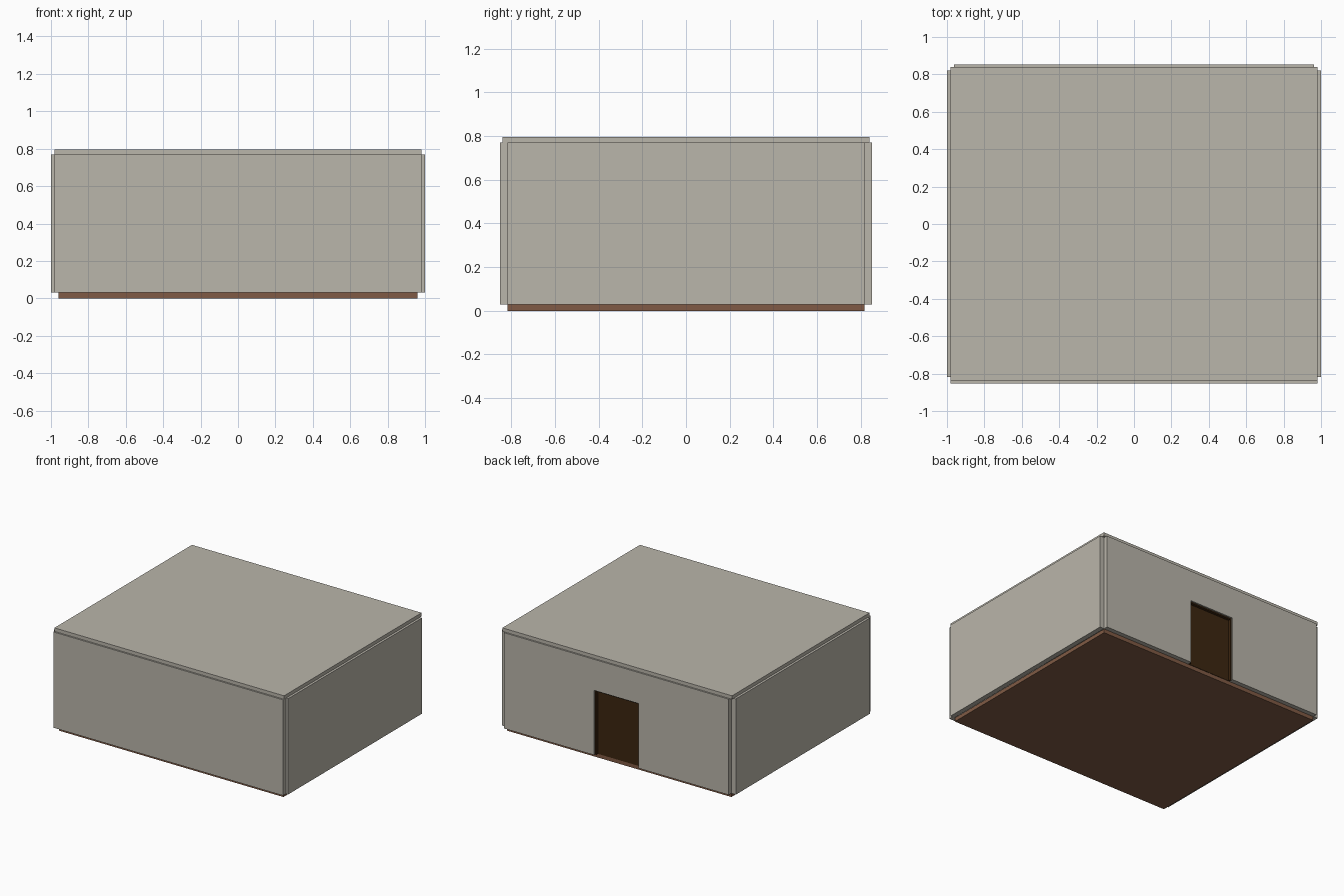
import bpy

if "Cube" in bpy.data.objects:
    bpy.data.objects.remove(bpy.data.objects["Cube"])


def material(name, rgb):
    m = bpy.data.materials.new(name)
    m.diffuse_color = (*rgb, 1)
    m.use_nodes = True
    m.node_tree.nodes["Principled BSDF"].inputs["Base Color"].default_value = m.diffuse_color
    return m


PLASTER = material("warm grey plaster", (0.49, 0.465, 0.405))
WOOD = material("brown floor wood", (0.215, 0.102, 0.058))
DOOR = material("dark door wood", (0.045, 0.019, 0.005))


def box(name, x, y, z, mat):
    """Axis-aligned box from (min, max) ranges."""
    lo, hi = zip(x, y, z)
    bpy.ops.mesh.primitive_cube_add(
        size=1, location=[(a + b) / 2 for a, b in zip(lo, hi)])
    ob = bpy.context.object
    ob.name = ob.data.name = name
    ob.scale = [b - a for a, b in zip(lo, hi)]
    bpy.ops.object.transform_apply(location=False, rotation=False, scale=True)
    ob.data.materials.append(mat)
    return ob


Z0, Z1 = 0.03, 0.77          # wall bottom and top
DX, DZ = 0.19, 0.53          # door half width and top

# Floor and roof slabs
box("floor", (-0.96, 0.96), (-0.817, 0.817), (0, Z0), WOOD)
box("roof", (-0.982, 0.982), (-0.84, 0.84), (Z1, 0.797), PLASTER)

# Front and side walls, leaving small notches at the corners
box("front_wall", (-0.982, 0.982), (-0.852, -0.817), (Z0, Z1), PLASTER)
for name, s in (("left_wall", -1), ("right_wall", 1)):
    box(name, sorted((s * 0.962, s)), (-0.817, 0.82), (Z0, Z1), PLASTER)

# Back wall built around the doorway
YB = (0.817, 0.852)
for name, s in (("back_wall_left", -1), ("back_wall_right", 1)):
    box(name, sorted((s * DX, s * 0.962)), YB, (Z0, Z1), PLASTER)
box("back_wall_lintel", (-DX, DX), YB, (DZ, Z1), PLASTER)

# Door frame, set back from the wall face
YF = (0.805, 0.84)
for name, s in (("door_jamb_left", -1), ("door_jamb_right", 1)):
    box(name, sorted((s * (DX - 0.01), s * DX)), YF, (Z0, DZ), DOOR)
box("door_head", (-DX + 0.01, DX - 0.01), YF, (DZ - 0.01, DZ), DOOR)

# Pair of door leaves
for name, s in (("door_leaf_left", -1), ("door_leaf_right", 1)):
    box(name, sorted((0, s * (DX - 0.01))), (0.805, 0.82),
        (Z0, DZ - 0.01), DOOR)
